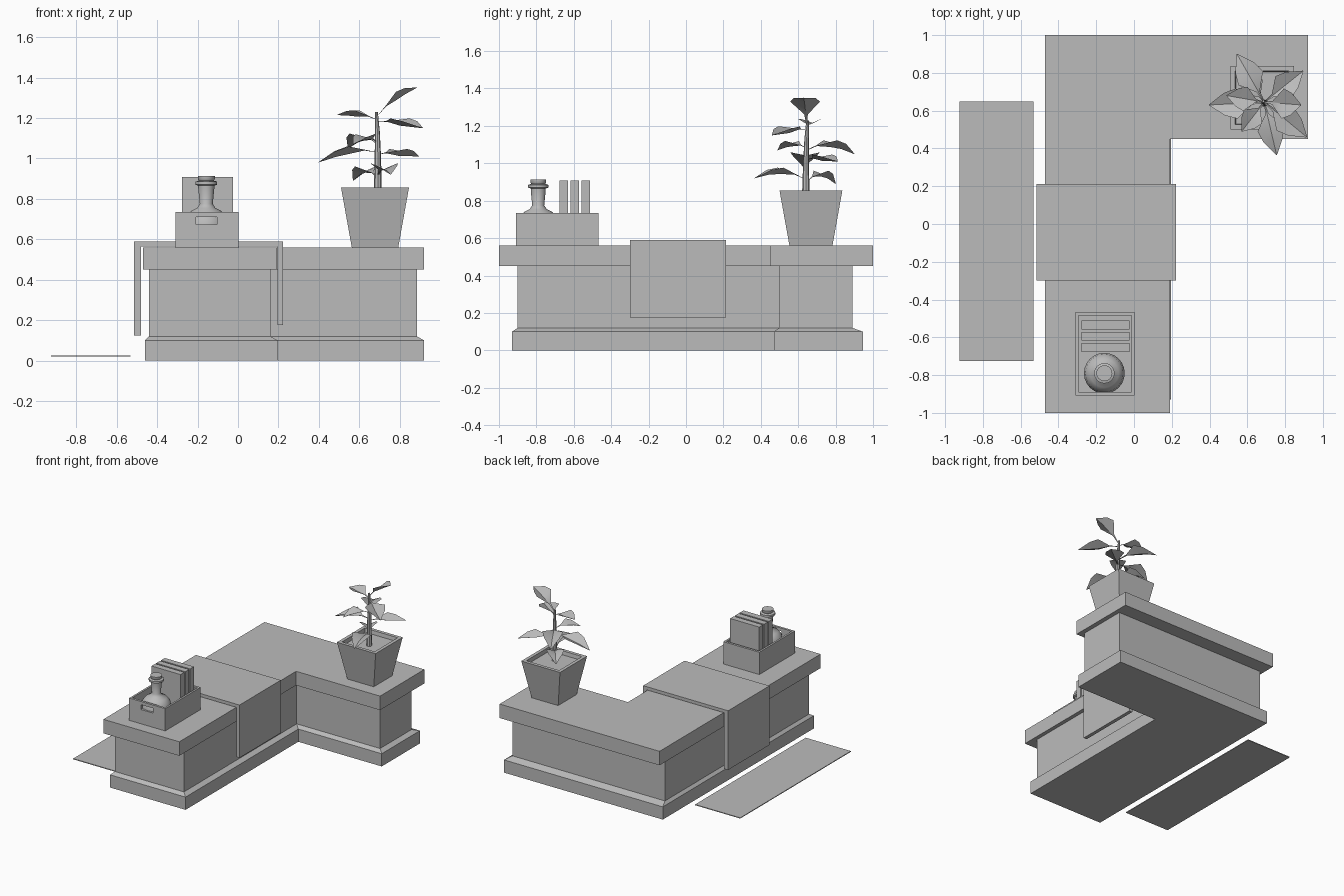
import bpy, bmesh, math
from mathutils import Vector

cube = bpy.data.objects.get("Cube")
if cube:
    bpy.data.objects.remove(cube, do_unlink=True)

grey = bpy.data.materials.new("plain grey")
grey.use_nodes = True
COLOR = (0.5, 0.5, 0.5, 1)
grey.diffuse_color = COLOR
grey.node_tree.nodes["Principled BSDF"].inputs["Base Color"].default_value = COLOR


def finish(name, bm, smooth=False):
    bmesh.ops.recalc_face_normals(bm, faces=bm.faces)
    mesh = bpy.data.meshes.new(name)
    bm.to_mesh(mesh)
    bm.free()
    mesh.materials.append(grey)
    ob = bpy.data.objects.new(name, mesh)
    bpy.context.collection.objects.link(ob)
    if smooth:
        bpy.ops.object.select_all(action='DESELECT')
        ob.select_set(True)
        bpy.context.view_layer.objects.active = ob
        bpy.ops.object.shade_smooth_by_angle(angle=math.radians(40))
    return ob


def loft(name, rings, smooth=False):
    """Skin equal-length rings of points and cap both ends."""
    bm = bmesh.new()
    loops = [[bm.verts.new(p) for p in ring] for ring in rings]
    for a, b in zip(loops, loops[1:]):
        for i in range(len(a)):
            j = (i + 1) % len(a)
            bm.faces.new((a[i], a[j], b[j], b[i]))
    bm.faces.new(loops[0])
    bm.faces.new(loops[-1])
    return finish(name, bm, smooth)


def rect(x0, x1, y0, y1, z):
    return [(x0, y0, z), (x1, y0, z), (x1, y1, z), (x0, y1, z)]


def box(name, x0, x1, y0, y1, z0, z1):
    return loft(name, [rect(x0, x1, y0, y1, z0), rect(x0, x1, y0, y1, z1)])


def ell(x0, x1, x2, y0, y1, y2, z):
    return [(x0, y0, z), (x1, y0, z), (x1, y1, z),
            (x2, y1, z), (x2, y2, z), (x0, y2, z)]


def circle(x, y, z, r, n):
    return [(x + r * math.cos(k * math.tau / n),
             y + r * math.sin(k * math.tau / n), z) for k in range(n)]


# L-shaped counter: plinth with sloped edge, body, worktop
foot = (-.46, .195, .92, -.93, .47, .945)
core = (-.44, .16, .885, -.90, .50, .89)
slab = (-.47, .19, .92, -1, .45, 1)
loft("counter_plinth", [ell(*foot, 0), ell(*foot, .1), ell(*core, .12)])
loft("counter_body", [ell(*core, .12), ell(*core, .45)])
loft("counter_top", [ell(*slab, .45), ell(*slab, .56)])

# Runner folded over the counter, and the floor mat
section = [(-.515, .125), (-.48, .125), (-.48, .565), (.195, .565),
           (.195, .175), (.223, .175), (.223, .59), (-.515, .59)]
loft("counter_runner", [[(x, y, z) for x, z in section] for y in (-.3, .213)])
box("floor_mat", -.925, -.533, -.725, .648, .019, .025)

# Open crate with a hand slot at each end
crate = loft("crate", [
    rect(-.31, .003, -.908, -.467, .56), rect(-.31, .003, -.908, -.467, .735),
    rect(-.295, -.012, -.89, -.485, .735), rect(-.295, -.012, -.89, -.485, .58)])
cutter = box("slot_cutter", -.208, -.105, -.95, -.87, .672, .71)
cutter.hide_render = True
cutter.hide_set(True)
cut = crate.modifiers.new("hand_slot", 'BOOLEAN')
cut.operation = 'DIFFERENCE'
cut.object = cutter
cut.solver = 'EXACT'

# Books standing in the crate
for i, y in enumerate((-.677, -.618, -.559)):
    box(f"book_{i + 1}", -.278, -.025, y, y + .047, .58, .907)

# Round bottle with a flared, stoppered neck
profile = [(.085, .58), (.105, .61), (.108, .66), (.1, .71), (.075, .74),
           (.045, .755), (.032, .775), (.04, .855), (.04, .865), (.054, .87),
           (.054, .885), (.037, .89), (.042, .897), (.042, .913)]
loft("bottle", [circle(-.157, -.79, z, r, 24) for r, z in profile], True)

# Tapered square pot with recessed soil
PX, PY = .678, .668


def square(h, z):
    return rect(PX - h, PX + h, PY - h, PY + h, z)


loft("plant_pot", [square(.115, .56), square(.168, .855),
                   square(.142, .855), square(.138, .825)])

# Slightly bent stem
stem = [(.692, .64, .82, .02), (.692, .642, 1.0, .016),
        (.69, .645, 1.13, .012), (.685, .65, 1.23, .007)]
loft("plant_stem", [circle(x, y, z, r, 8) for x, y, z, r in stem], True)


def leaf(name, root, tip, arch, width):
    """Pointed leaf with a folded midrib, arched between root and tip."""
    a, b = Vector(root), Vector(tip)
    side = (b - a).cross(Vector((0, 0, 1))).normalized()
    bm = bmesh.new()
    rows = []
    for t, w in ((0, .04), (.22, .12), (.5, 1), (.72, .75), (1, .03)):
        mid = a.lerp(b, t) + Vector((0, 0, arch * math.sin(math.pi * t)))
        edge = side * width * w / 2
        lift = Vector((0, 0, width * w * .12))
        rows.append([bm.verts.new(p) for p in
                     (mid - edge + lift, mid - lift, mid + edge + lift)])
    for p, q in zip(rows, rows[1:]):
        for k in (0, 1):
            bm.faces.new((p[k], p[k + 1], q[k + 1], q[k]))
    finish(name, bm, True)


# Leaves: root height, tip, arch, width
leaves = [
    (1.21, (.885, .63, 1.35), .03, .16),
    (1.19, (.49, .68, 1.215), .02, .13),
    (1.18, (.915, .46, 1.15), .015, .15),
    (1.07, (.545, .9, 1.05), .045, .15),
    (1.08, (.57, .49, 1.07), .03, .12),
    (1.03, (.397, .63, .98), .035, .16),
    (1.02, (.895, .81, 1.01), .015, .14),
    (.91, (.755, .365, .92), .045, .14),
    (.9, (.57, .8, .89), .05, .13),
]
for i, (z, tip, arch, width) in enumerate(leaves):
    leaf(f"plant_leaf_{i + 1}", (.69, .645, z), tip, arch, width)
